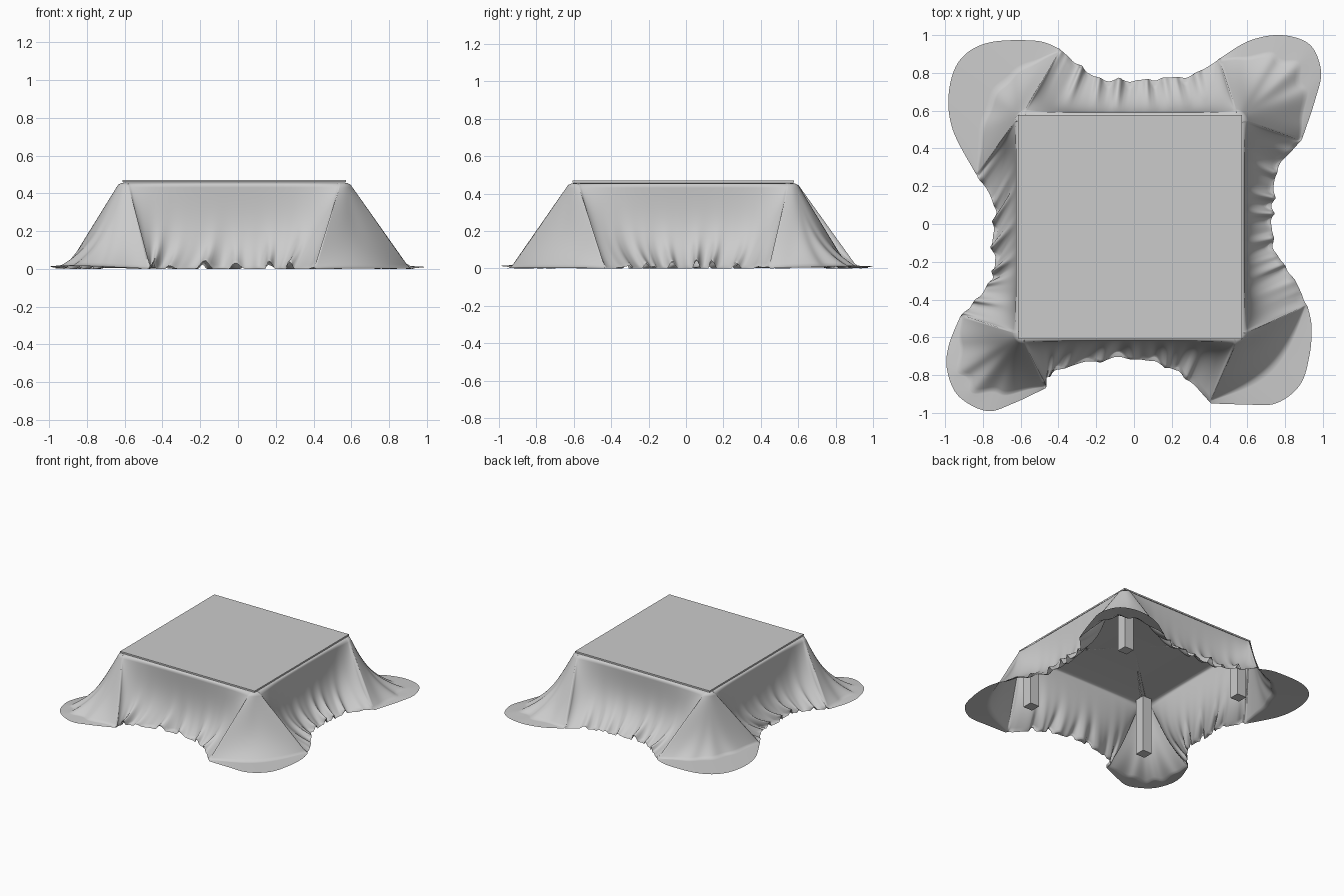
import bpy
import bmesh
import math
import random
from mathutils import Vector

random.seed(4)

default_cube = bpy.data.objects.get("Cube")
if default_cube:
    bpy.data.objects.remove(default_cube)

# One plain grey for everything
grey = bpy.data.materials.new("plain grey")
grey.use_nodes = True
colour = (0.6, 0.6, 0.6, 1)
grey.diffuse_color = colour
grey.node_tree.nodes["Principled BSDF"].inputs["Base Color"].default_value = colour

TABLE_CENTRE = Vector((-0.02, -0.015, 0))
HALF = 0.605
CORNER_RADIUS = 0.04
CLOTH_TOP = 0.455
WALL_ROWS, FLOOR_ROWS = 30, 8
SIDE_COLUMNS, LOBE_COLUMNS = 120, 60


def finish(mesh_builder, name):
    mesh = bpy.data.meshes.new(name)
    mesh_builder.to_mesh(mesh)
    mesh_builder.free()
    mesh.materials.append(grey)
    part = bpy.data.objects.new(name, mesh)
    bpy.context.collection.objects.link(part)
    return part


def box(name, centre, size):
    bm = bmesh.new()
    bmesh.ops.create_cube(bm, size=1)
    bmesh.ops.scale(bm, vec=size, verts=bm.verts)
    bmesh.ops.translate(bm, vec=centre, verts=bm.verts)
    return finish(bm, name)


def smooth_path(points, u):
    """Point on a smooth open curve through the points, u from 0 to 1."""
    place = u * (len(points) - 1)
    i = min(int(place), len(points) - 2)
    t = place - i
    a, b, c, d = [Vector(points[max(0, min(k, len(points) - 1))])
                  for k in range(i - 1, i + 3)]
    flat = 0.5 * (2 * b + (c - a) * t + (2 * a - 5 * b + 4 * c - d) * t ** 2
                  + (3 * b - a - 3 * c + d) * t ** 3)
    return flat.to_3d()


# Table top and four legs
box("table_top", TABLE_CENTRE + Vector((0, 0, 0.465)), (1.185, 1.185, 0.012))
for x_name, sx in (("left", 1), ("right", -1)):
    for y_name, sy in (("front", -1), ("back", 1)):
        spot = TABLE_CENTRE + Vector((sx * 0.53, sy * 0.53, 0.226))
        box(f"{y_name}_{x_name}_leg", spot, (0.08, 0.08, 0.452))

# Hem of the blanket: a side, then the corner lobe after it, going round
sides = [
    [(0.92, -0.44), (0.84, -0.28), (0.75, -0.15), (0.73, 0), (0.74, 0.14),
     (0.76, 0.29), (0.89, 0.45)],
    [(0.46, 0.88), (0.31, 0.79), (0.14, 0.77), (0, 0.76), (-0.18, 0.77),
     (-0.29, 0.84), (-0.4, 0.93)],
    [(-0.84, 0.27), (-0.74, 0.1), (-0.75, -0.08), (-0.74, -0.24),
     (-0.8, -0.36), (-0.92, -0.49)],
    [(-0.47, -0.87), (-0.45, -0.8), (-0.29, -0.74), (-0.03, -0.71),
     (0.16, -0.75), (0.27, -0.81), (0.41, -0.95)],
]
lobes = [
    [(0.89, 0.45), (0.96, 0.66), (0.99, 0.81), (0.93, 0.95), (0.78, 1),
     (0.61, 0.97), (0.46, 0.88)],
    [(-0.4, 0.93), (-0.52, 0.97), (-0.77, 0.96), (-0.92, 0.87),
     (-0.98, 0.7), (-0.96, 0.5), (-0.84, 0.27)],
    [(-0.92, -0.49), (-0.98, -0.64), (-0.99, -0.77), (-0.93, -0.91),
     (-0.78, -0.99), (-0.64, -0.95), (-0.47, -0.87)],
    [(0.41, -0.95), (0.58, -0.955), (0.75, -0.95), (0.88, -0.85),
     (0.93, -0.69), (0.94, -0.54), (0.92, -0.44)],
]
# Each lobe: how far its foot bulges, its flare, fold depth and hem lift
lobe_shape = [(0.26, 0.45, 0.025, 0.012), (0.15, 0.5, 0.008, 0.006),
              (0.26, 0.4, 0.025, 0.016), (0.1, 0.45, 0, 0.002)]


def outward(angle):
    return Vector((math.cos(angle), math.sin(angle), 0))


def corner(k):
    """Centre of the rounded corner following side k."""
    reach = (HALF - CORNER_RADIUS) * math.sqrt(2)
    return TABLE_CENTRE + reach * outward(math.pi / 4 + k * math.pi / 2)


def column(top, foot, hem, out, curve, tuck, ripple, lift):
    """One strand of cloth from the table edge to the hem."""
    strand = [top - out * 0.03 + Vector((0, 0, CLOTH_TOP + 0.002)),
              top - out * 0.008 + Vector((0, 0, CLOTH_TOP - 0.002))]
    for r in range(1, WALL_ROWS + 1):
        s = r / WALL_ROWS
        spread = s * (1 - curve) + curve * s ** 4
        p = top.lerp(foot, spread)
        p += out * (ripple * s ** 5 - tuck * math.sin(math.pi * s))
        p.z = CLOTH_TOP * (1 - s) + 0.006 + lift * s ** 5
        strand.append(p)
    for r in range(1, FLOOR_ROWS + 1):
        s = r / FLOOR_ROWS
        p = foot.lerp(hem, s) + out * ripple * (1 - s)
        p.z = 0.006 * (1 - s) + lift
        strand.append(p)
    return strand


# Gather the strands of cloth all the way round
strands = []
for k in range(4):
    facing = k * math.pi / 2
    out = outward(facing)
    start = corner(k - 1) + out * CORNER_RADIUS
    end = corner(k) + out * CORNER_RADIUS
    phase = [random.uniform(0, math.tau) for _ in range(3)]

    # Side wall, hanging steeply and flaring into ripples near the floor
    for i in range(SIDE_COLUMNS):
        u = i / SIDE_COLUMNS
        fade = math.sin(math.pi * u) ** 0.4
        wave = (math.sin(46 * u + phase[0] + math.sin(9 * u + phase[1]))
                + 0.5 * math.sin(75 * u + phase[2]))
        hem = smooth_path(sides[k], u) + out * 0.006 * wave * fade
        lift = 0.036 * fade * max(0, wave - 0.2)
        strands.append(column(start.lerp(end, u), hem * 0.985, hem, out,
                              0.95 * fade, 0.012 * fade,
                              0.012 * wave * fade, lift))

    # Corner lobe, sloping down and spreading over the floor
    bulge, flare, fold, raised = lobe_shape[k]
    first, last = (Vector(lobes[k][j]).to_3d() * 0.985 for j in (0, -1))
    diagonal = outward(facing + math.pi / 4)
    for i in range(LOBE_COLUMNS):
        u = i / LOBE_COLUMNS
        fade = math.sin(math.pi * u)
        out = outward(facing + u * math.pi / 2)
        foot = first.lerp(last, u) + diagonal * bulge * fade
        wave = fold * fade * math.sin(26 * u + phase[0])
        strands.append(column(corner(k) + out * CORNER_RADIUS, foot,
                              smooth_path(lobes[k], u), diagonal,
                              flare * fade, 0, wave, raised * fade))

# Blanket: strands joined into one sheet with a flat top
bm = bmesh.new()
grid = [[bm.verts.new(p) for p in strand] for strand in strands]
middle = bm.verts.new(TABLE_CENTRE + Vector((0, 0, CLOTH_TOP + 0.002)))
for a, b in zip(grid, grid[1:] + grid[:1]):
    bm.faces.new((middle, a[0], b[0]))
    for r in range(len(a) - 1):
        bm.faces.new((a[r], a[r + 1], b[r + 1], b[r]))
bmesh.ops.recalc_face_normals(bm, faces=bm.faces)
for face in bm.faces:
    face.smooth = True
finish(bm, "blanket")
